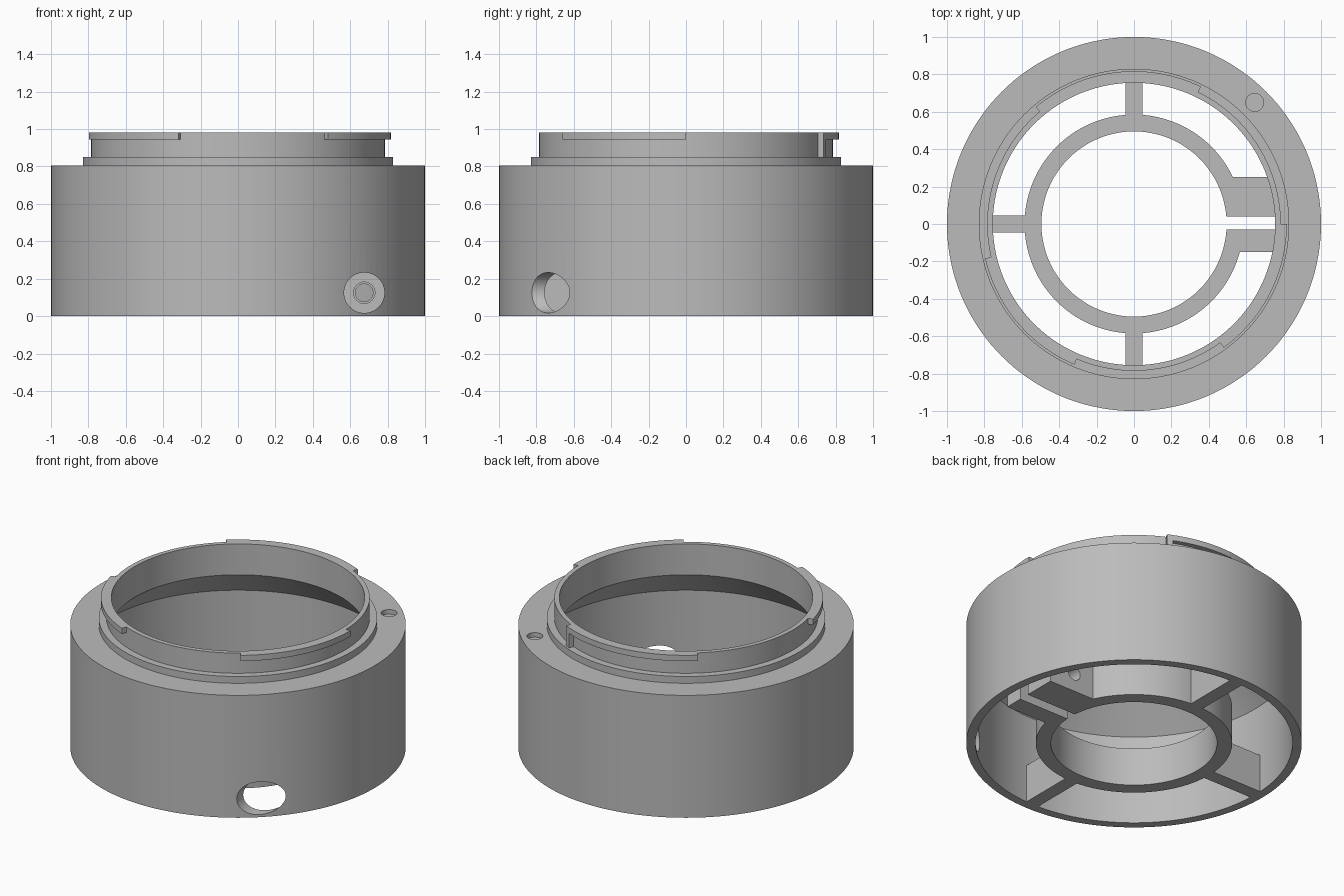
import bpy, bmesh
from math import radians, cos, sin, tau
from mathutils import Matrix, Vector

cube = bpy.data.objects.get("Cube")
if cube:
    bpy.data.objects.remove(cube, do_unlink=True)

GREY = (0.5, 0.5, 0.5, 1)
mat = bpy.data.materials.new("plain grey")
mat.use_nodes = True
mat.diffuse_color = GREY
mat.node_tree.nodes["Principled BSDF"].inputs["Base Color"].default_value = GREY


def finish(name, bm):
    bmesh.ops.recalc_face_normals(bm, faces=bm.faces)
    mesh = bpy.data.meshes.new(name)
    bm.to_mesh(mesh)
    bm.free()
    mesh.materials.append(mat)
    ob = bpy.data.objects.new(name, mesh)
    bpy.context.collection.objects.link(ob)
    return ob


def lathe(name, profile, start=0, end=360, steps=144):
    """Sweep a closed (radius, z) profile around z, capping partial arcs."""
    bm = bmesh.new()
    full = end - start == 360
    rings = []
    for i in range(steps if full else steps + 1):
        a = radians(start + (end - start) * i / steps)
        rings.append([bm.verts.new((r * cos(a), r * sin(a), z)) for r, z in profile])
    n = len(profile)
    for i in range(steps):
        a, b = rings[i], rings[(i + 1) % len(rings)]
        for j in range(n):
            k = (j + 1) % n
            bm.faces.new((a[j], b[j], b[k], a[k]))
    if not full:
        bm.faces.new(rings[0])
        bm.faces.new(rings[-1])
    return finish(name, bm)


def box(name, x, y, z):
    bm = bmesh.new()
    lo, hi = Vector((x[0], y[0], z[0])), Vector((x[1], y[1], z[1]))
    m = Matrix.Translation((lo + hi) / 2) @ Matrix.Diagonal((*(hi - lo), 1))
    bmesh.ops.create_cube(bm, size=1, matrix=m)
    return finish(name, bm)


def rod(name, radius, length, centre, along_y=False):
    bm = bmesh.new()
    m = Matrix.Translation(centre)
    if along_y:
        m = m @ Matrix.Rotation(tau / 4, 4, 'X')
    bmesh.ops.create_cone(bm, cap_ends=True, segments=48, radius1=radius,
                          radius2=radius, depth=length, matrix=m)
    return finish(name, bm)


def cut(ob, cutter):
    mod = ob.modifiers.new("cut", 'BOOLEAN')
    mod.operation = 'DIFFERENCE'
    mod.solver = 'EXACT'
    mod.object = cutter
    bpy.context.view_layer.objects.active = ob
    bpy.ops.object.modifier_apply(modifier=mod.name)
    bpy.data.objects.remove(cutter, do_unlink=True)


def smooth(ob):
    bpy.ops.object.select_all(action='DESELECT')
    ob.select_set(True)
    bpy.context.view_layer.objects.active = ob
    bpy.ops.object.shade_smooth_by_angle(angle=radians(30))


TOP, RIB = 0.983, 0.25       # rim height, height of inner ring and ribs
SCREW_X, SCREW_Z = 0.675, 0.125

# Outer shell: wall, deck, step, neck and the sloped underside of the deck
shell = lathe("outer_shell", [
    (0.945, 0), (1, 0), (1, 0.805), (0.83, 0.805), (0.83, 0.85), (0.785, 0.85),
    (0.785, TOP), (0.755, TOP), (0.755, 0.78), (0.945, 0.59)])
cut(shell, rod("access_cutter", 0.108, 0.9, (SCREW_X, -0.75, SCREW_Z), True))
cut(shell, rod("mark_cutter", 0.048, 0.06, (0.645, 0.65, 0.805)))

# Bayonet tabs around the neck, and one stop post
parts = [shell]
for name, a, b in (("rear", 64, 130), ("right", 193, 247), ("left", 306, 360)):
    parts.append(lathe(name + "_bayonet_tab", [
        (0.77, 0.945), (0.817, 0.945), (0.817, TOP), (0.77, TOP)], a, b, 28))
parts.append(lathe("stop_post", [
    (0.77, 0.84), (0.817, 0.84), (0.817, TOP), (0.77, TOP)], 64, 66.5, 2))

# Split clamp ring
ring = lathe("clamp_ring", [(0.495, 0), (0.585, 0), (0.585, RIB), (0.495, RIB)])
cut(ring, box("slit_cutter", (0.4, 0.7), (-0.03, 0.04), (-0.1, 0.4)))
parts.append(ring)

# Clamp lugs either side of the slit, with the screw hole
for name, y, r in (("front", (-0.15, -0.03), 0.057), ("rear", (0.04, 0.25), 0.047)):
    lug = box(name + "_clamp_lug", (0.53, 0.86), y, (0, RIB))
    cut(lug, rod("screw_cutter", r, 0.8, (SCREW_X, 0, SCREW_Z), True))
    parts.append(lug)

# Ribs joining ring and shell
for name, deg in (("rear", 90), ("right", 180), ("front", 270)):
    rib = box(name + "_rib", (0.57, 0.955), (-0.045, 0.045), (0, RIB))
    rib.data.transform(Matrix.Rotation(radians(deg), 4, 'Z'))
    parts.append(rib)

for ob in parts:
    smooth(ob)
